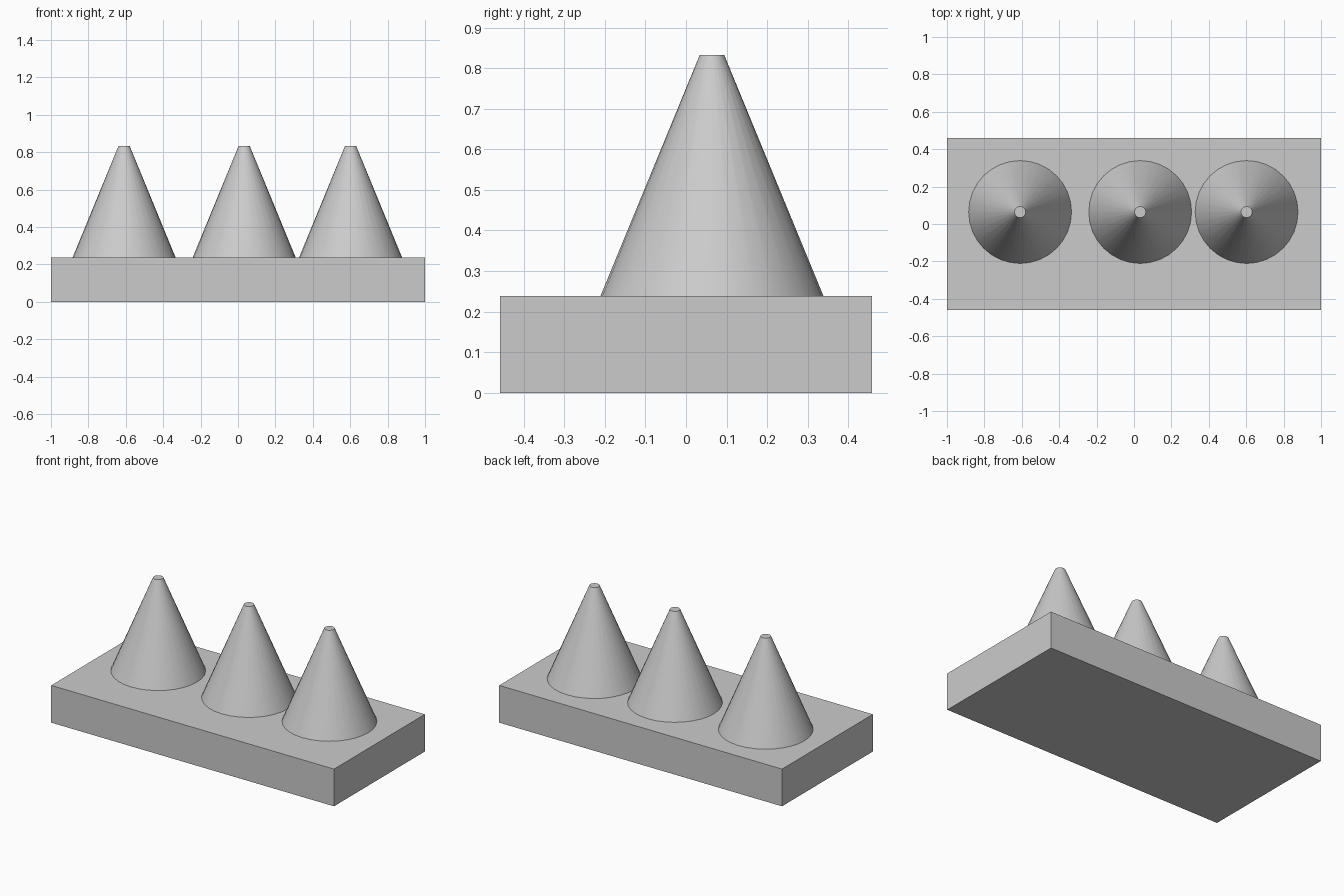
import bpy
from math import radians

if "Cube" in bpy.data.objects:
    bpy.data.objects.remove(bpy.data.objects["Cube"])

BASE_H = 0.238
TOP_Z = 0.833

# Rectangular base slab
bpy.ops.mesh.primitive_cube_add(size=1, location=(0, 0, BASE_H / 2))
base = bpy.context.object
base.name = "base_slab"
base.scale = (2.0, 0.917, BASE_H)
bpy.ops.object.transform_apply(location=False, rotation=False, scale=True)


# Truncated cone standing on the slab
def add_cone(name, x):
    bpy.ops.mesh.primitive_cone_add(
        vertices=32, radius1=0.275, radius2=0.03, depth=TOP_Z - BASE_H,
        location=(x, 0.064, (TOP_Z + BASE_H) / 2))
    bpy.context.object.name = name
    bpy.ops.object.shade_smooth_by_angle(angle=radians(30))


# Row of three unevenly spaced cones
for name, x in (("left_cone", -0.609), ("middle_cone", 0.033), ("right_cone", 0.602)):
    add_cone(name, x)
